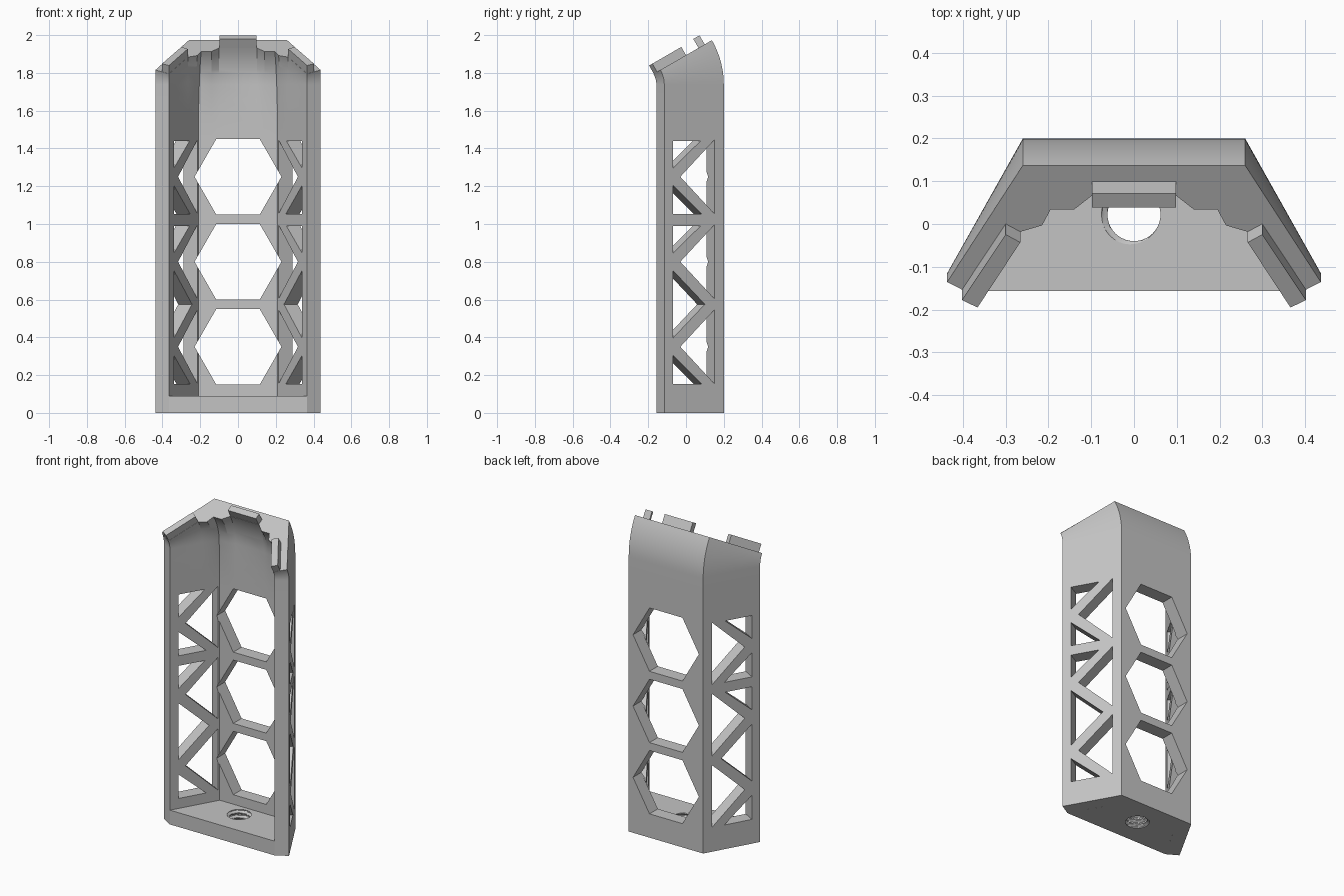
import bpy, bmesh
from math import sin, cos, pi, radians
from mathutils import Vector

cube = bpy.data.objects.get("Cube")
if cube:
    bpy.data.objects.remove(cube, do_unlink=True)

grey = bpy.data.materials.new("mid_grey")
grey.use_nodes = True
grey.diffuse_color = (0.55, 0.55, 0.55, 1)
grey.node_tree.nodes["Principled BSDF"].inputs["Base Color"].default_value = (0.55, 0.55, 0.55, 1)

BEND_Y, BEND_Z, BEND = -0.27, 1.738, radians(30)   # axis and angle of the bent top


def bend(x, y, angle, lift=0.0):
    """Turn a plan point about the bend axis, then lift it off the tilted plane."""
    r = y - BEND_Y
    return Vector((x, BEND_Y + r * cos(angle) - lift * sin(angle),
                   BEND_Z + r * sin(angle) + lift * cos(angle)))


def loft(bm, rings):
    """Closed solid through rings of equal point count."""
    loops = [[bm.verts.new(p) for p in ring] for ring in rings]
    n = len(loops[0])
    for a, b in zip(loops, loops[1:]):
        for i in range(n):
            j = (i + 1) % n
            bm.faces.new((a[i], a[j], b[j], b[i]))
    bm.faces.new(loops[0][::-1])
    bm.faces.new(loops[-1])


def make(name, solids):
    bm = bmesh.new()
    for rings in solids:
        loft(bm, rings)
    bmesh.ops.recalc_face_normals(bm, faces=bm.faces)
    mesh = bpy.data.meshes.new(name)
    bm.to_mesh(mesh)
    bm.free()
    mesh.materials.append(grey)
    obj = bpy.data.objects.new(name, mesh)
    bpy.context.collection.objects.link(obj)
    return obj


def select(obj):
    bpy.ops.object.select_all(action='DESELECT')
    obj.select_set(True)
    bpy.context.view_layer.objects.active = obj


def cut(obj, cutter):
    cutter.hide_render = True
    mod = obj.modifiers.new("cut", 'BOOLEAN')
    mod.operation, mod.solver, mod.object = 'DIFFERENCE', 'EXACT', cutter
    select(obj)
    bpy.ops.object.modifier_apply(modifier=mod.name)
    bpy.data.objects.remove(cutter, do_unlink=True)


# Plan of the wall: plain inner line, and the ribbed inner line at the top
OUTER = [(0.26, 0.2), (0.437, -0.115)]
END = (0.366, -0.157)
PLAIN = [(0.265, 0.021), (0.226, 0.089), (0.21, 0.117), (0.14, 0.117), (0.1, 0.117)]
RIBBED = [(0.265, 0.021), (0.215, 0.038), (0.195, 0.081), (0.14, 0.081), (0.1, 0.117)]


def mirrored(half):
    return half + [(-x, y) for x, y in reversed(half)]


def wall_plan(f):
    inner = [Vector(a).lerp(Vector(b), f) for a, b in zip(PLAIN, RIBBED)]
    return mirrored([OUTER[0], OUTER[1], END] + [tuple(p) for p in inner])


def rib_amount(z):
    return max(0.0, (z - 1.45) / 0.49) ** 2


# Shell: straight walls, then the bent top
rings = []
for z in (0, 1.45, 1.52, 1.59, 1.66, BEND_Z):
    rings.append([(x, y, z) for x, y in wall_plan(rib_amount(z))])
STEPS = 10
for i in range(1, STEPS + 1):
    a = BEND * i / STEPS
    f = rib_amount(BEND_Z + 0.202 * i / STEPS)
    rings.append([bend(x, y, a) for x, y in wall_plan(min(f, 1))])
shell = make("wall_shell", [rings])

# Hexagonal back windows
CENTRES = (0.35, 0.8, 1.25)
hexes = []
for c in CENTRES:
    plan = [(0.23 * cos(k * pi / 3), c + 0.2 * sin(k * pi / 3) / sin(pi / 3)) for k in range(6)]
    hexes.append([[(x, y, z) for x, z in plan] for y in (0.0, 0.3)])
cut(shell, make("hex_cutter", hexes))

# Triangular side windows between the struts, cut square to each side wall
FRONT, BACK = -0.07, 0.15
triangles = [[(BACK, c + 0.195), (-0.03, c), (BACK, c - 0.195)] for c in CENTRES]
for c in CENTRES[1:]:
    triangles.append([(FRONT, c + 0.045), (FRONT, c + 0.19), (0.078, c + 0.19)])
for c in (CENTRES[0], CENTRES[2]):
    triangles.append([(FRONT, c - 0.045), (FRONT, c - 0.197), (0.083, c - 0.197)])
triangles.append([(FRONT, 0.395), (FRONT, 0.755), (0.1, 0.575)])

side_cuts = []
for side in (1, -1):
    for tri in triangles:
        rings = []
        for d in (0.04, -0.1):
            rings.append([(side * (0.26 + (0.2 - y) * 0.562 + d * 0.872), y + d * 0.49, z)
                          for y, z in tri])
        side_cuts.append(rings)
cut(shell, make("side_cutter", side_cuts))

# Floor plate filling the space between the walls
floor_plan = mirrored([END, (0.21, 0.117)])
base = make("base_plate", [[[(x, y, z) for x, y in floor_plan] for z in (0, 0.09)]])

# Threaded hole through the floor
PITCH, SIDES, LEVELS = 0.03, 40, 36
thread = []
for i in range(LEVELS + 1):
    z = -0.015 + 0.12 * i / LEVELS
    ring = []
    for k in range(SIDES):
        a = 2 * pi * k / SIDES
        phase = (z / PITCH - k / SIDES) % 1
        r = 0.062 + 0.014 * min(1, max(0, 1.5 - abs(phase - 0.5) * 4))
        ring.append((r * cos(a), 0.022 + r * sin(a), z))
    thread.append(ring)
cut(base, make("thread_cutter", [thread]))

# Locating tabs standing on the tilted top
def tab(name, plan, height):
    return make(name, [[[bend(x, y, BEND, h) for x, y in plan] for h in (-0.03, height)]])


side_plan = [(0.30, 0.042), (0.266, 0.021), (0.366, -0.155), (0.402, -0.135)]
tabs = [tab("left_tab", side_plan, 0.05),
        tab("right_tab", [(-x, y) for x, y in side_plan], 0.05),
        tab("centre_tab", mirrored([(0.098, 0.118), (0.098, 0.156)]), 0.055)]

for obj in [shell, base] + tabs:
    select(obj)
    bpy.ops.object.shade_smooth_by_angle(angle=radians(25))
